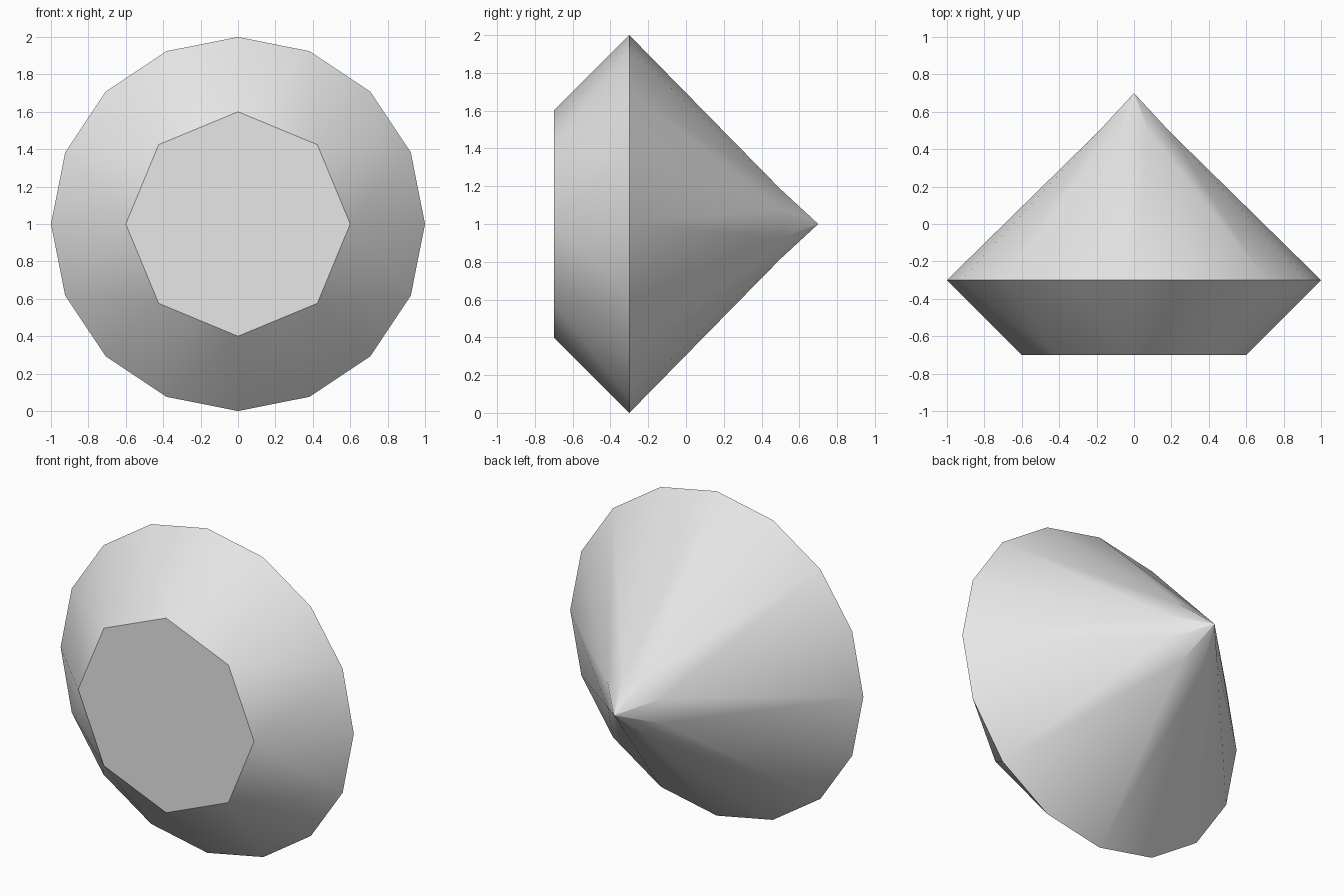
import bpy, bmesh
from math import cos, sin, pi

cube = bpy.data.objects.get("Cube")
if cube:
    bpy.data.objects.remove(cube, do_unlink=True)

SEG = 8            # main facets around the stone
CENTRE_Z = 1.0

grey = bpy.data.materials.new("plain_grey")
grey.use_nodes = True
grey.diffuse_color = (0.8, 0.8, 0.8, 1)
grey.node_tree.nodes["Principled BSDF"].inputs["Base Color"].default_value = (0.8, 0.8, 0.8, 1)

bm = bmesh.new()


def ring(radius, y, count, turn=0.0):
    """Circle of vertices around the y axis, turned by a fraction of a step."""
    angles = [2 * pi * (i + turn) / count for i in range(count)]
    return [bm.verts.new((radius * cos(a), y, CENTRE_Z + radius * sin(a))) for a in angles]


table = ring(0.6, -0.7, SEG)
girdle = ring(1.0, -0.3, 2 * SEG)
lower = ring(0.2, 0.5, SEG, 0.5)
tip = bm.verts.new((0, 0.7, CENTRE_Z))

# Flat table at the front
bm.faces.new(table)

for k in range(SEG):
    before, here, after, beyond = (girdle[(2 * k + d) % (2 * SEG)] for d in (-1, 0, 1, 2))
    # Crown facets
    bm.faces.new((table[k], before, here))
    bm.faces.new((table[k], here, after))
    bm.faces.new((table[k], after, table[(k + 1) % SEG]))
    # Pavilion kites meeting at the tip, and the girdle facets between them
    bm.faces.new((lower[k], here, lower[k - 1], tip))
    bm.faces.new((lower[k], after, here))
    bm.faces.new((lower[k], beyond, after))

mesh = bpy.data.meshes.new("cut_gem")
bm.to_mesh(mesh)
bm.free()
mesh.materials.append(grey)

gem = bpy.data.objects.new("cut_gem", mesh)
bpy.context.collection.objects.link(gem)
bpy.ops.object.select_all(action="DESELECT")
gem.select_set(True)
bpy.context.view_layer.objects.active = gem
bpy.ops.object.shade_smooth_by_angle(angle=pi / 6)
